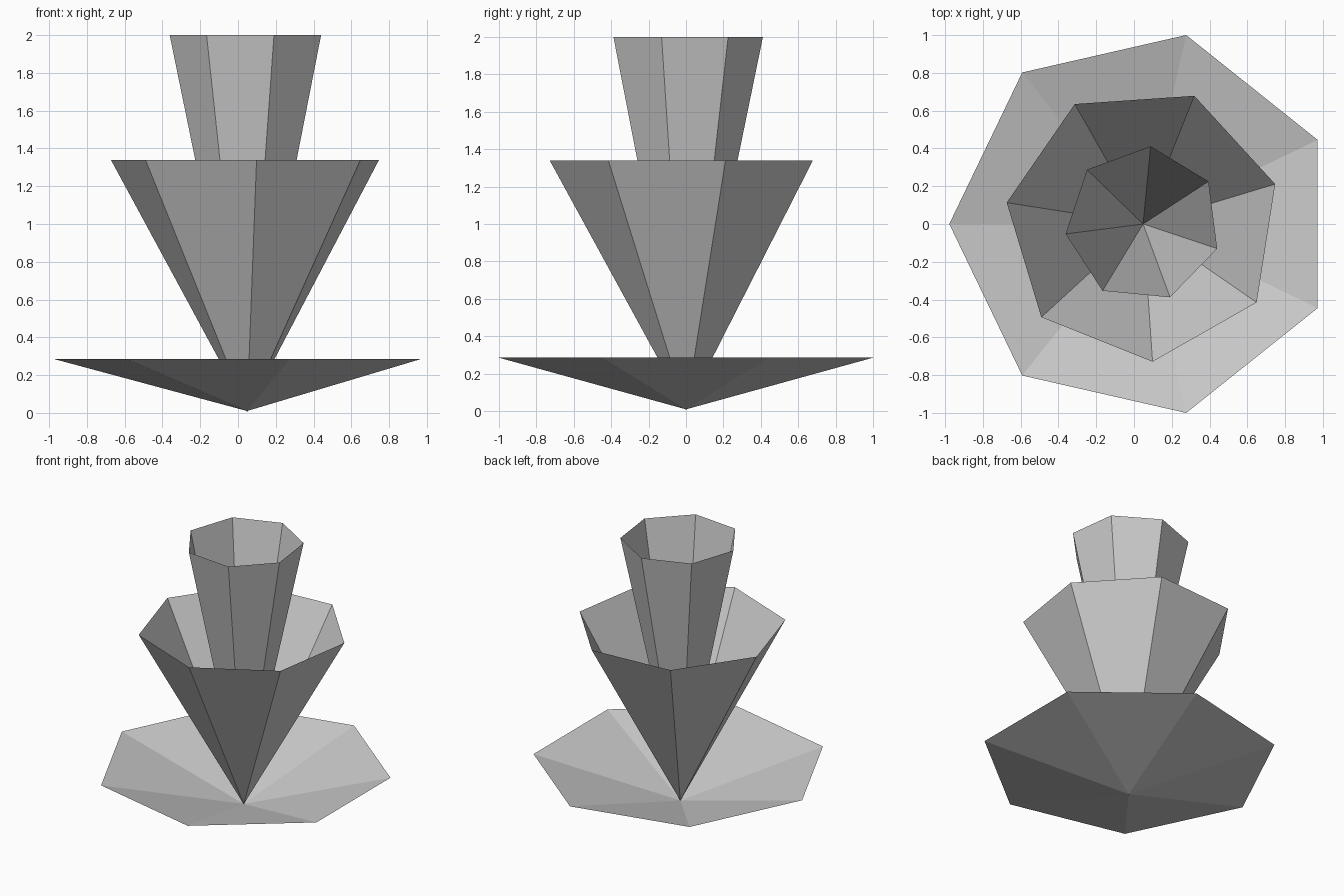
import bpy
from math import radians, tau, cos, sin

if "Cube" in bpy.data.objects:
    bpy.data.objects.remove(bpy.data.objects["Cube"])

SIDES = 7
CENTRE_X = 0.048


def open_cone(name, radius, tip_z, rim_z, start_deg):
    """Open, upward-flaring heptagonal cone: a fan of flat faces from its tip."""
    verts = [(CENTRE_X, 0, tip_z)]
    for i in range(SIDES):
        a = radians(start_deg) + tau * i / SIDES
        verts.append((CENTRE_X + radius * cos(a), radius * sin(a), rim_z))
    faces = [(0, (i + 1) % SIDES + 1, i + 1) for i in range(SIDES)]
    mesh = bpy.data.meshes.new(name)
    mesh.from_pydata(verts, [], faces)
    mesh.update()
    obj = bpy.data.objects.new(name, mesh)
    bpy.context.collection.objects.link(obj)
    return obj


# Three nested petal cups sharing one tip
open_cone("outer_petals", 1.025, 0.010, 0.286, 180)
open_cone("middle_petals", 0.73, 0.008, 1.34, 16.8)
open_cone("inner_petals", 0.413, 0.0, 2.0, -18.4)
